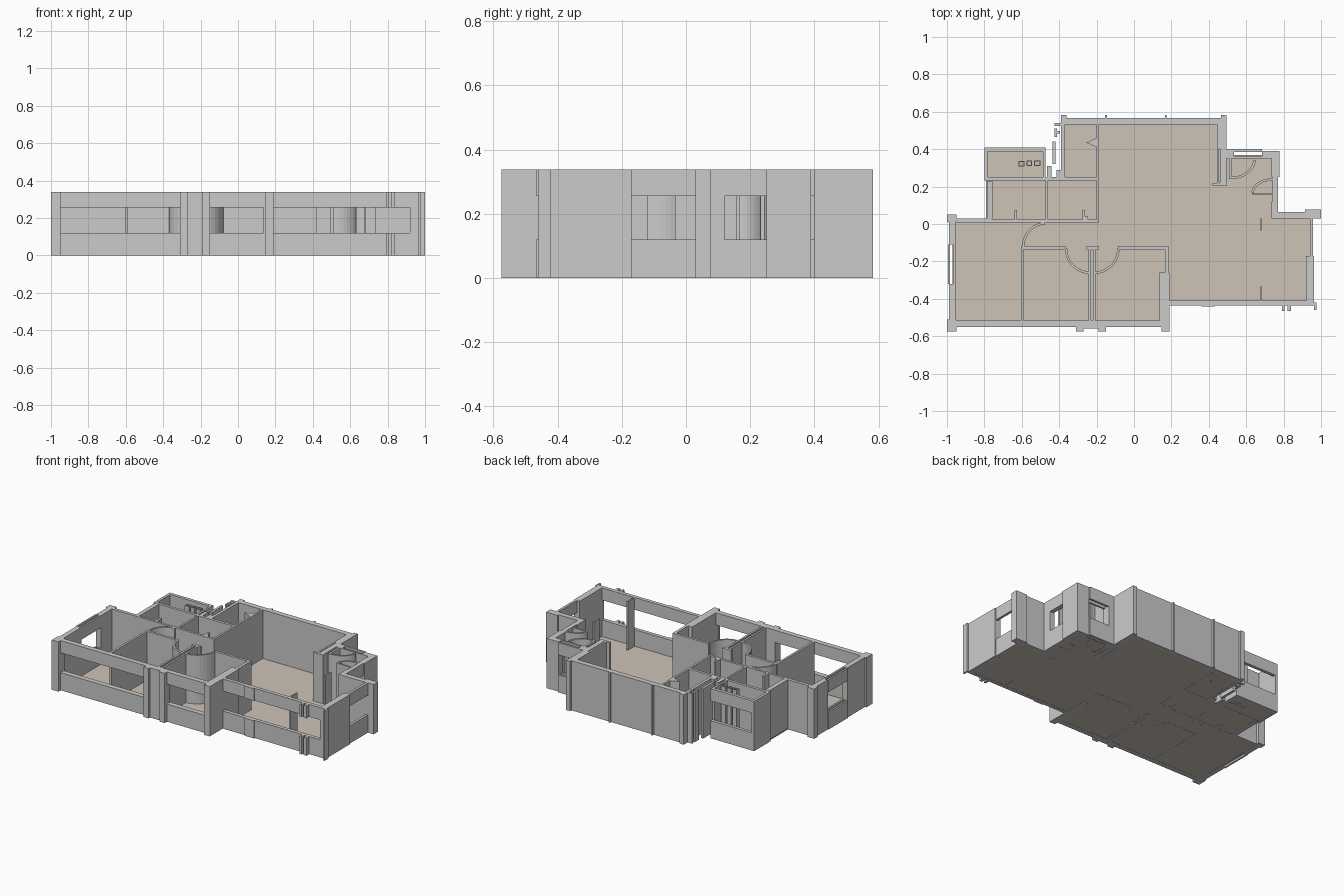
import bpy, bmesh, math

H, SILL, HEAD = 0.338, 0.12, 0.255
FULL = ((0, H),)
WIN = ((0, SILL), (HEAD, H))


def finish(bm, name, mat=None):
    bmesh.ops.recalc_face_normals(bm, faces=bm.faces)
    me = bpy.data.meshes.new(name)
    bm.to_mesh(me)
    bm.free()
    ob = bpy.data.objects.new(name, me)
    bpy.context.collection.objects.link(ob)
    if mat:
        me.materials.append(mat)
    return ob


def prism(bm, pts, z0, z1):
    f = bm.faces.new([bm.verts.new((x, y, z0)) for x, y in pts])
    r = bmesh.ops.extrude_face_region(bm, geom=[f], use_keep_orig=True)
    vs = [v for v in r["geom"] if isinstance(v, bmesh.types.BMVert)]
    bmesh.ops.translate(bm, verts=vs, vec=(0, 0, z1 - z0))


def walls(name, rects, bands=FULL):
    """Upright blocks from plan rectangles (x0, x1, y0, y1)."""
    bm = bmesh.new()
    for x0, x1, y0, y1 in rects:
        for z0, z1 in bands:
            prism(bm, [(x0, y0), (x1, y0), (x1, y1), (x0, y1)], z0, z1)
    return finish(bm, name)


def arc(name, cx, cy, rx, ry, a0, a1, t=0.013, n=9):
    """Curved door-swing screen."""
    bm = bmesh.new()
    angs = [math.radians(a0 + (a1 - a0) * i / n) for i in range(n + 1)]
    pts = [(cx + rx * math.cos(a), cy + ry * math.sin(a)) for a in angs]
    pts += [(cx + (rx - t) * math.cos(a), cy + (ry - t) * math.sin(a)) for a in reversed(angs)]
    prism(bm, pts, 0, H)
    return finish(bm, name)


def ring(x0, x1, y0, y1, t=0.006):
    return [(x0, x1, y0, y0 + t), (x0, x1, y1 - t, y1),
            (x0, x0 + t, y0 + t, y1 - t), (x1 - t, x1, y0 + t, y1 - t)]


# Floor slab
beige = bpy.data.materials.new("floor_beige")
beige.diffuse_color = (0.62, 0.55, 0.47, 1)
bm = bmesh.new()
prism(bm, [(-.97, -.53), (.165, -.53), (.165, -.42), (.94, -.42), (.94, .03), (.75, .03),
           (.75, .37), (.47, .37), (.47, .55), (-.38, .55), (-.38, .245), (-.475, .245),
           (-.475, .395), (-.79, .395), (-.79, .02), (-.97, .02)], 0.001, 0.007)
finish(bm, "floor", beige)

# Left outer wall with window
walls("left_wall", [(-.99, -.955, -.51, -.32), (-.99, -.955, -.11, .01),
                    (-1, -.95, -.575, -.51), (-1, -.95, .01, .05)])
walls("left_window_bands", [(-.995, -.983, -.32, -.11), (-.967, -.955, -.32, -.11)], WIN)

# Front wall of the bedrooms
walls("front_left_piers", [(-.31, -.15, -.56, -.515), (-.31, -.27, -.575, -.56),
                           (-.19, -.15, -.575, -.56), (.136, .19, -.55, -.26),
                           (.147, .19, -.575, -.55)])
walls("front_left_window_bands", [(-.95, -.31, -.55, -.515), (-.15, .136, -.55, -.515)], WIN)

# Front wall of the living room
walls("front_right_window_bands", [(.19, .925, -.435, -.41), (.36, .43, -.442, -.435),
                                   (.79, .805, -.465, -.435), (.82, .84, -.465, -.435)], WIN)

# Right outer wall with window
walls("right_wall", [(.92, .963, -.435, -.17), (.963, .975, -.46, -.42),
                     (.77, .915, .03, .065), (.915, 1.0, .03, .077)])
walls("right_window_bands", [(.94, .957, -.17, .03)], WIN)

# Right washroom outer walls
walls("right_washroom_walls", [(.494, .535, .35, .4), (.685, .777, .35, .39),
                               (.735, .777, .25, .35), (.735, .77, .03, .12)])
walls("right_washroom_back_window", [(.535, .685, .386, .4), (.535, .685, .35, .362)], WIN)
walls("right_washroom_side_window", [(.74, .77, .12, .25)], WIN)
walls("right_washroom_partitions", [(.508, .522, .24, .35), (.63, .735, .157, .167)])
arc("shower_screen", .522, .35, .13, .11, 270, 355)
arc("right_washroom_door_swing", .745, .165, .118, .08, 90, 178)

# Back wall, with small pilasters
walls("back_wall", [(-.39, .494, .532, .568)])
walls("back_pilasters", [(x - w, x + w, .568, .582)
                         for x, w in ((-.375, .015), (-.15, .005), (.17, .005), (.48, .014))])
walls("hall_right_wall", [(.455, .494, .4, .532), (.46, .494, .22, .4),
                          (.443, .455, .22, .532), (.42, .498, .205, .22)])
walls("kitchen_left_wall", [(-.39, -.37, .25, .532)])

# Service shaft fragments
walls("shaft_pieces", [(-.437, -.42, .32, .44), (-.425, -.39, .525, .54),
                       (-.425, -.412, .465, .51), (-.412, -.395, .485, .498),
                       (-.465, -.44, .25, .31), (-.415, -.39, .25, .29)])

# Balcony
walls("balcony_walls", [(-.8, -.782, .25, .41), (-.487, -.473, .25, .388)])
walls("balcony_window_bands", [(-.782, -.473, .388, .41)], WIN)
walls("balcony_fixtures", ring(-.618, -.585, .308, .338) + ring(-.575, -.545, .31, .34)
      + ring(-.535, -.5, .31, .34))

# Left washrooms
walls("left_washroom_walls", [(-.95, -.76, .008, .03), (-.787, -.757, .03, .23),
                              (-.8, -.2, .233, .252), (-.76, -.2, .008, .024),
                              (-.472, -.46, .024, .233), (-.2, -.186, .008, .532)])
walls("left_washroom_jambs", [(-.64, -.625, .024, .075), (-.275, -.262, .024, .075),
                              (-.262, -.245, .024, .04)])
bm = bmesh.new()
prism(bm, [(-.255, .435), (-.2, .41), (-.2, .46)], 0, H)
finish(bm, "kitchen_door_wedge")

# Bedroom partitions
walls("bedroom_partitions", [(-.605, -.59, -.515, -.12), (-.605, -.365, -.135, -.118),
                             (-.243, -.23, -.515, -.135), (-.218, -.205, -.515, -.135),
                             (-.255, -.19, -.135, -.118), (-.085, .185, -.135, -.118),
                             (.165, .185, -.26, -.135)])
arc("bedroom_door_swing_left", -.235, -.13, .135, .137, 180, 268)
arc("bedroom_door_swing_right", -.212, -.13, .135, .137, 272, 360)
arc("main_bedroom_door_swing", -.475, -.125, .125, .135, 90, 180)

# Living room stub walls
walls("living_room_stubs", [(.673, .683, -.035, .03), (.673, .683, -.41, -.335)])
